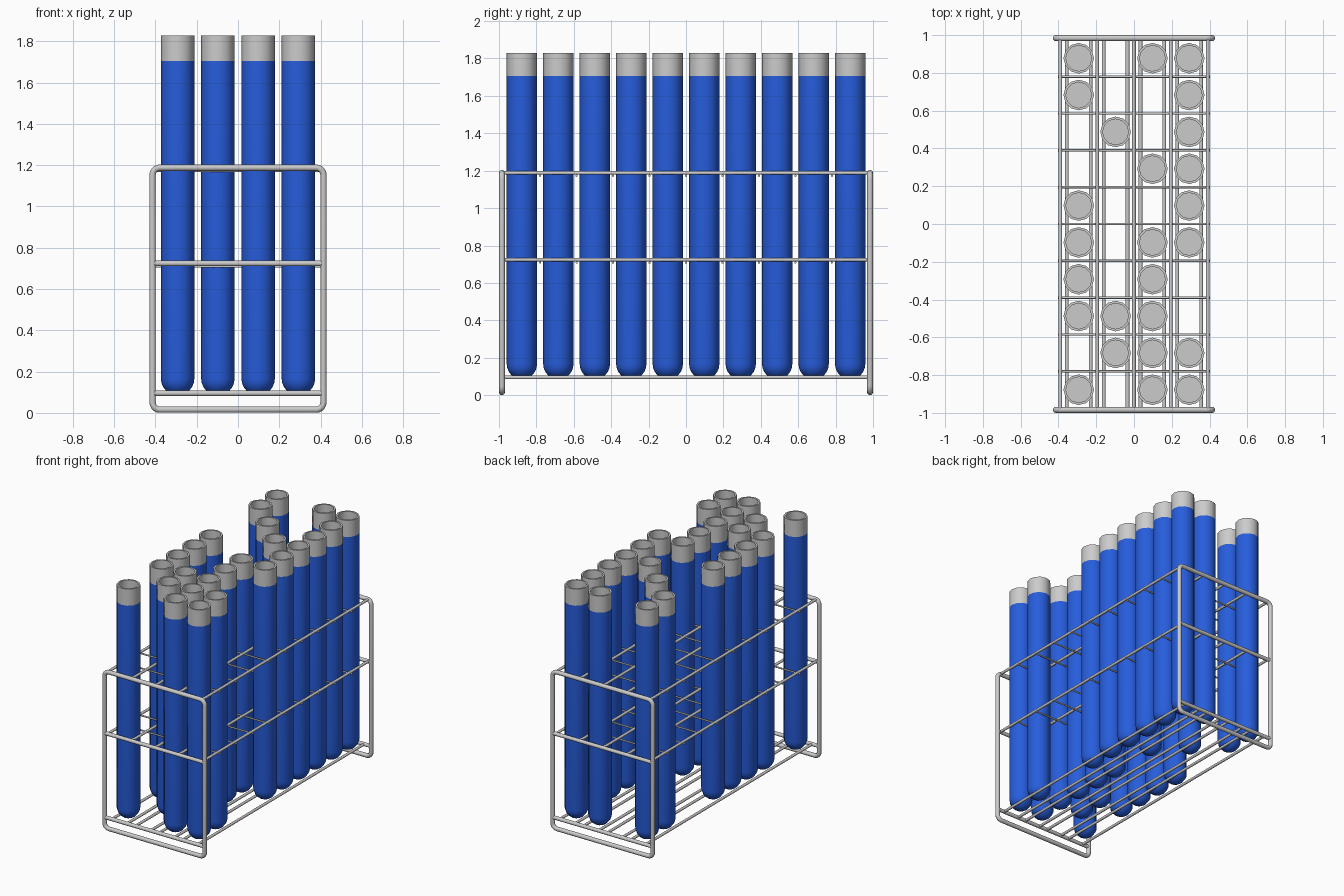
import bpy, bmesh, math
from mathutils import Vector

if "Cube" in bpy.data.objects:
    bpy.data.objects.remove(bpy.data.objects["Cube"])

PITCH = 0.195
TUBE_R, TUBE_IN, TUBE_BOT, LIQ_TOP, TUBE_TOP = 0.081, 0.068, 0.085, 1.705, 1.829
scene = bpy.context.collection

blue = bpy.data.materials.new("blue")
blue.diffuse_color = (0.02, 0.11, 0.72, 1)
blue.use_nodes = True
blue.node_tree.nodes["Principled BSDF"].inputs["Base Color"].default_value = blue.diffuse_color


def smooth(ob, angle=40):
    bpy.ops.object.select_all(action='DESELECT')
    ob.select_set(True)
    bpy.context.view_layer.objects.active = ob
    bpy.ops.object.shade_smooth_by_angle(angle=math.radians(angle))


def wires(name, paths, radius, cyclic=False):
    """Round wire swept along each path, turned into one mesh."""
    cu = bpy.data.curves.new(name, 'CURVE')
    cu.dimensions = '3D'
    cu.bevel_depth = radius
    cu.bevel_resolution = 3
    cu.use_fill_caps = True
    for path in paths:
        sp = cu.splines.new('POLY')
        sp.points.add(len(path) - 1)
        for p, co in zip(sp.points, path):
            p.co = (*co, 1)
        sp.use_cyclic_u = cyclic
    ob = bpy.data.objects.new(name, cu)
    scene.objects.link(ob)
    bpy.ops.object.select_all(action='DESELECT')
    ob.select_set(True)
    bpy.context.view_layer.objects.active = ob
    bpy.ops.object.convert(target='MESH')
    smooth(bpy.context.object, 50)


def lathe(name, profile, sides=12):
    """Mesh spun round z from (radius, height) points."""
    bm = bmesh.new()
    vs = [bm.verts.new((r, 0, z)) for r, z in profile]
    es = [bm.edges.new(pair) for pair in zip(vs, vs[1:])]
    bmesh.ops.spin(bm, geom=vs + es, cent=(0, 0, 0), axis=(0, 0, 1),
                   angle=math.tau, steps=sides, use_merge=True)
    bmesh.ops.remove_doubles(bm, verts=bm.verts, dist=1e-5)
    bmesh.ops.recalc_face_normals(bm, faces=bm.faces)
    me = bpy.data.meshes.new(name)
    bm.to_mesh(me)
    bm.free()
    return me


# rounded end frames
def frame_path(y, hx=0.414, z0=0.016, z1=1.188, r=0.035):
    pts = []
    for k, (sx, z) in enumerate([(1, z1 - r), (-1, z1 - r), (-1, z0 + r), (1, z0 + r)]):
        for s in range(6):
            a = math.radians(90 * k + 18 * s)
            pts.append((sx * (hx - r) + r * math.cos(a), y, z + r * math.sin(a)))
    return pts


ENDS = (-0.984, 0.984)
for label, y in zip(("front", "back"), ENDS):
    wires(label + "_end_frame", [frame_path(y)], 0.016, True)
    # cross bars on the end frame
    wires(label + "_end_bars", [[(-0.41, y, z), (0.41, y, z)] for z in (0.095, 0.724)], 0.014)

# upper and middle grids: long rods with thin cross rods beneath
for label, z in (("middle", 0.724), ("upper", 1.188)):
    wires(label + "_long_rods",
          [[(i * PITCH, ENDS[0], z), (i * PITCH, ENDS[1], z)] for i in range(-2, 3)], 0.010)
    wires(label + "_cross_rods",
          [[(-0.402, j * PITCH, z - 0.015), (0.402, j * PITCH, z - 0.015)] for j in range(-4, 5)], 0.006)

# bottom rods, a pair under each column of tubes
columns = [(i - 1.5) * PITCH for i in range(4)]
wires("bottom_rods",
      [[(x + d, ENDS[0], 0.095), (x + d, ENDS[1], 0.095)] for x in columns for d in (-0.063, 0.063)], 0.010)

# tube body with a round bottom, and the hollow grey top
bowl = [(TUBE_R * math.sin(a), TUBE_BOT + TUBE_R * (1 - math.cos(a)))
        for a in (math.radians(15 * k) for k in range(7))]
body = lathe("tube_body", bowl + [(TUBE_R, LIQ_TOP)])
body.materials.append(blue)
rim = lathe("tube_rim", [(TUBE_R, LIQ_TOP), (TUBE_R, TUBE_TOP), (TUBE_IN, TUBE_TOP),
                         (TUBE_IN, LIQ_TOP), (0, LIQ_TOP)])

# filled slots, back row first
rows = ["x.xx", "x..x", ".x.x", "..xx", "x..x", "x.xx", "x.x.", "xxx.", ".xxx", "x.xx"]
done = False
for j, row in enumerate(rows):
    for x, slot in zip(columns, row):
        if slot != "x":
            continue
        for me in (body, rim):
            ob = bpy.data.objects.new(me.name, me)
            scene.objects.link(ob)
            ob.location = Vector((x, (4.5 - j) * PITCH, 0))
            if not done:
                smooth(ob)
        done = True
